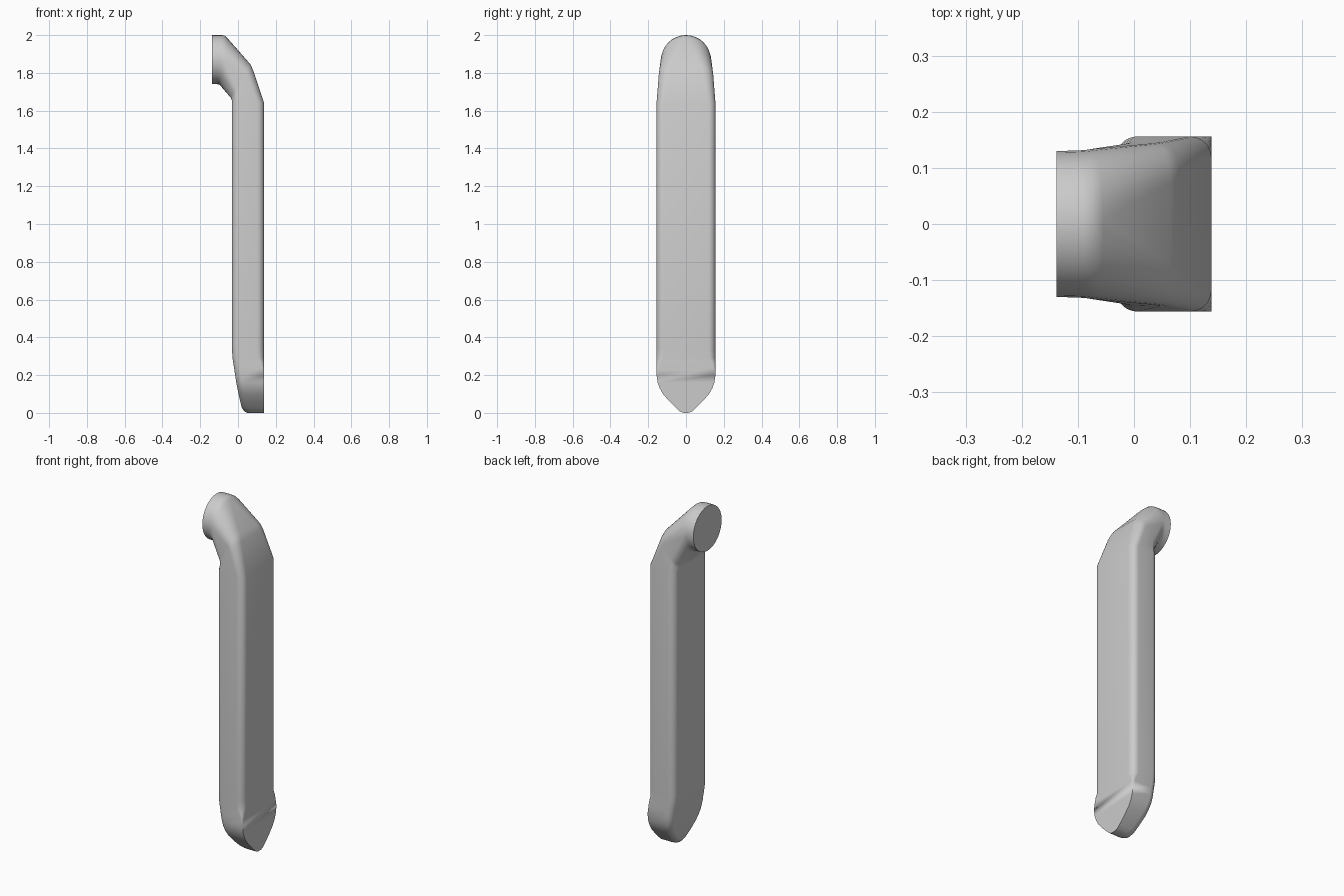
import bpy, bmesh, math
from mathutils import Vector

cube = bpy.data.objects.get("Cube")
if cube:
    bpy.data.objects.remove(cube, do_unlink=True)

grey = bpy.data.materials.new("plain grey")
grey.use_nodes = True
colour = (0.6, 0.6, 0.6, 1)
grey.diffuse_color = colour
grey.node_tree.nodes["Principled BSDF"].inputs["Base Color"].default_value = colour

STEPS = 8          # points per rounded corner
BACK, FACE = -0.032, 0.138
ROUND = 0.038


def ring(bm, inner, outer, half, side, r_in, r_out, side_out=None):
    """Rounded section between two xz points; radii along y (side) and along depth."""
    a, b = Vector((inner[0], 0, inner[1])), Vector((outer[0], 0, outer[1]))
    depth = (b - a).length
    axis = (b - a).normalized()
    side_out = side if side_out is None else side_out
    corners = ((1, 1, r_out, side_out, 0), (1, -1, r_in, side, 1),
               (-1, -1, r_in, side, 2), (-1, 1, r_out, side_out, 3))
    verts = []
    for sy, sd, rd, ry, k in corners:
        rd, ry = min(rd, depth / 2), min(ry, half)
        for i in range(STEPS + 1):
            t = math.pi / 2 * (k + i / STEPS)
            d = sd * (depth / 2 - rd) + rd * math.cos(t)
            y = sy * (half - ry) + ry * math.sin(t)
            verts.append(bm.verts.new((a + b) / 2 + axis * d + Vector((0, y, 0))))
    return verts


bm = bmesh.new()
rings = []

# Pointed foot: height, back edge, half width, front corner radius
for z, back, half, front in (
        (0, 0.05, 0.012, 0), (0.006, 0.036, 0.03, 0), (0.025, 0.021, 0.052, 0),
        (0.06, 0.012, 0.087, 0), (0.1, 0.003, 0.122, 0), (0.13, -0.003, 0.139, 0),
        (0.16, -0.009, 0.15, 0), (0.2, -0.015, 0.156, 0), (0.24, -0.021, 0.156, 0.012),
        (0.27, -0.026, 0.156, 0.022), (0.29, -0.029, 0.156, ROUND)):
    rings.append(ring(bm, (back, z), (FACE, z), half, ROUND, ROUND, front, front))

# Straight grip
for z in (0.34, 1.64):
    rings.append(ring(bm, (BACK, z), (FACE, z), 0.156, ROUND, ROUND, ROUND))

# Elbow turning to the round mounting end
for inner, outer, half, side, r_in, r_out in (
        ((-0.033, 1.655), (0.082, 1.81), 0.146, 0.06, 0.05, 0.055),
        ((-0.038, 1.668), (0.066, 1.845), 0.144, 0.07, 0.06, 0.06),
        ((-0.09, 1.729), (-0.055, 1.983), 0.134, 0.128, 0.12, 0.12),
        ((-0.1, 1.738), (-0.072, 1.998), 0.132, 0.132, 0.13, 0.13),
        ((-0.113, 1.741), (-0.09, 2), 0.131, 0.131, 0.13, 0.13),
        ((-0.138, 1.741), (-0.138, 2), 0.13, 0.13, 0.13, 0.13)):
    rings.append(ring(bm, inner, outer, half, side, r_in, r_out))

# Skin between the sections and flat caps
for low, high in zip(rings, rings[1:]):
    n = len(low)
    for i in range(n):
        j = (i + 1) % n
        bm.faces.new((low[i], low[j], high[j], high[i]))
bm.faces.new(rings[0])
bm.faces.new(rings[-1])
bmesh.ops.remove_doubles(bm, verts=bm.verts[:], dist=0.0001)
bmesh.ops.recalc_face_normals(bm, faces=bm.faces[:])

mesh = bpy.data.meshes.new("bent_handle")
bm.to_mesh(mesh)
bm.free()
mesh.materials.append(grey)
handle = bpy.data.objects.new("bent_handle", mesh)
bpy.context.collection.objects.link(handle)
bpy.context.view_layer.objects.active = handle
handle.select_set(True)
bpy.ops.object.shade_smooth_by_angle(angle=math.radians(35))
